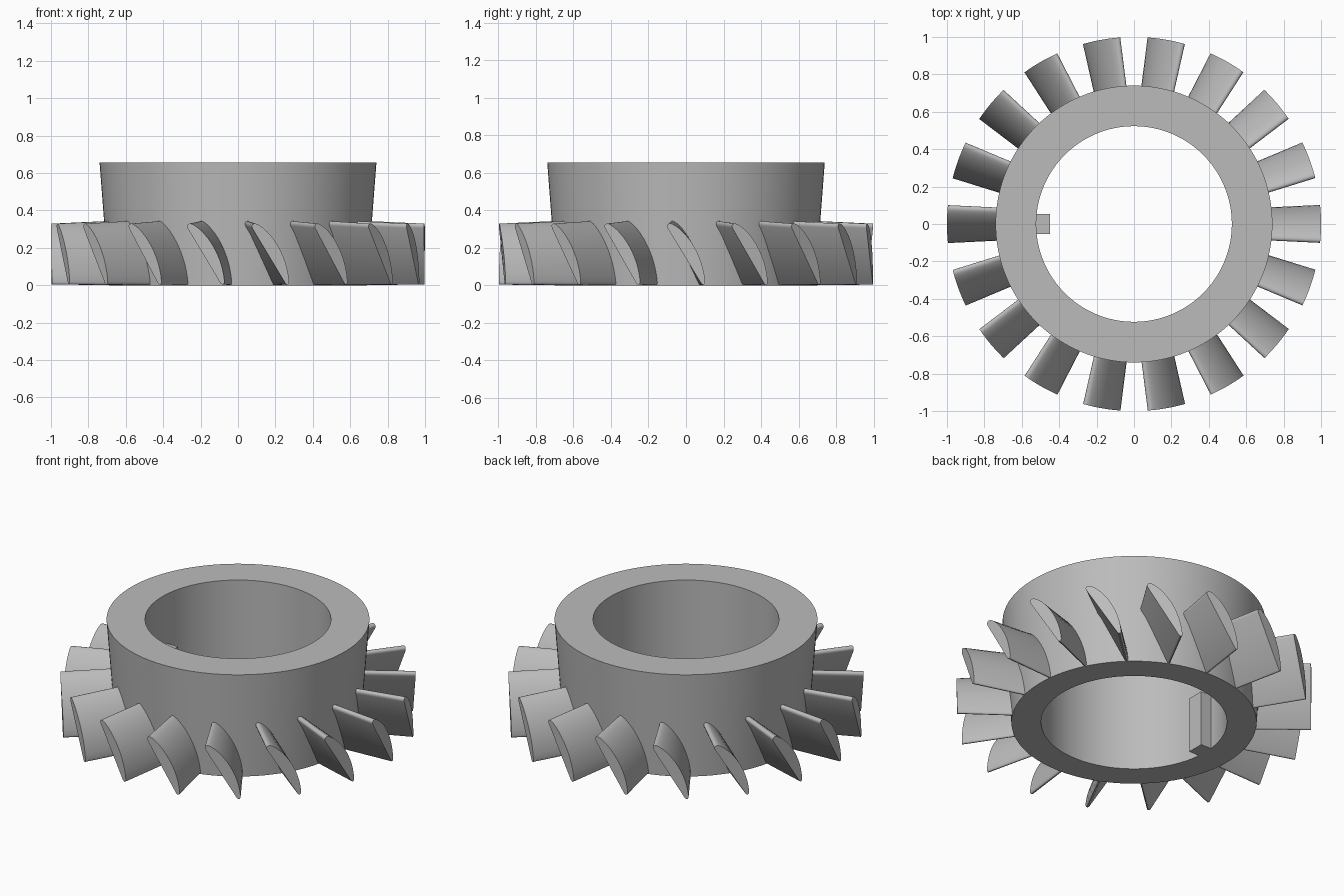
import bpy, bmesh, math
from mathutils import Matrix, Vector
from mathutils.geometry import interpolate_bezier

cube = bpy.data.objects.get("Cube")
if cube:
    bpy.data.objects.remove(cube, do_unlink=True)

BLADES = 18
TIP_RADIUS = 1.0
ROOT_RADIUS = 0.66

# Single grey material
grey = bpy.data.materials.new("plain_grey")
grey.use_nodes = True
colour = (0.5, 0.5, 0.5, 1)
grey.diffuse_color = colour
grey.node_tree.nodes["Principled BSDF"].inputs["Base Color"].default_value = colour


def finish_mesh(bm, name):
    bmesh.ops.recalc_face_normals(bm, faces=bm.faces)
    mesh = bpy.data.meshes.new(name)
    bm.to_mesh(mesh)
    bm.free()
    mesh.materials.append(grey)
    for face in mesh.polygons:
        face.use_smooth = True
    mesh.set_sharp_from_angle(angle=math.radians(35))
    return mesh


def add_object(mesh, name, angle=0):
    obj = bpy.data.objects.new(name, mesh)
    obj.rotation_euler.z = angle
    bpy.context.collection.objects.link(obj)
    return obj


def bridge_loops(bm, a, b):
    for i in range(len(a)):
        j = (i + 1) % len(a)
        bm.faces.new((a[i], a[j], b[j], b[i]))


# Hub: tapered ring with a straight bore
bm = bmesh.new()
profile = [(0.69, 0), (0.74, 0.655), (0.523, 0.655), (0.523, 0)]
steps = 128
rings = []
for r, z in profile:
    rings.append([bm.verts.new((r * math.cos(a), r * math.sin(a), z))
                  for a in (math.tau * i / steps for i in range(steps))])
for k in range(len(rings)):
    bridge_loops(bm, rings[k], rings[(k + 1) % len(rings)])
add_object(finish_mesh(bm, "hub"), "hub")

# Key: small block on the bore wall
bm = bmesh.new()
bmesh.ops.create_cube(bm, size=1, matrix=Matrix.Translation((-0.495, 0, 0.1725))
                      @ Matrix.Diagonal((0.09, 0.105, 0.345, 1)))
add_object(finish_mesh(bm, "bore_key"), "bore_key")

# Blade section: flat underside, curved back, rounded nose and tail
back = interpolate_bezier(Vector((-0.07, 0.326)), Vector((0.0, 0.29)),
                          Vector((0.09, 0.17)), Vector((0.102, 0.02)), 14)
nose = interpolate_bezier(Vector((-0.098, 0.305)), Vector((-0.108, 0.325)),
                          Vector((-0.09, 0.336)), Vector((-0.07, 0.326)), 7)
tail = interpolate_bezier(Vector((0.102, 0.02)), Vector((0.102, 0.004)),
                          Vector((0.092, 0.0)), Vector((0.082, 0.009)), 6)
section = nose[:-1] + back[:-1] + tail

# Blade: narrower, slightly taller root and a tip cut to a cylinder
bm = bmesh.new()
tip = [bm.verts.new((math.sqrt(TIP_RADIUS ** 2 - p.x ** 2), p.x, p.y)) for p in section]
root = [bm.verts.new((ROOT_RADIUS, p.x * 0.84, (p.y - 0.004) * 1.06)) for p in section]
bridge_loops(bm, tip, root)
bm.faces.new(tip)
bm.faces.new(root)
blade = finish_mesh(bm, "blade")
for i in range(BLADES):
    add_object(blade, f"blade_{i + 1}", math.tau * i / BLADES)
